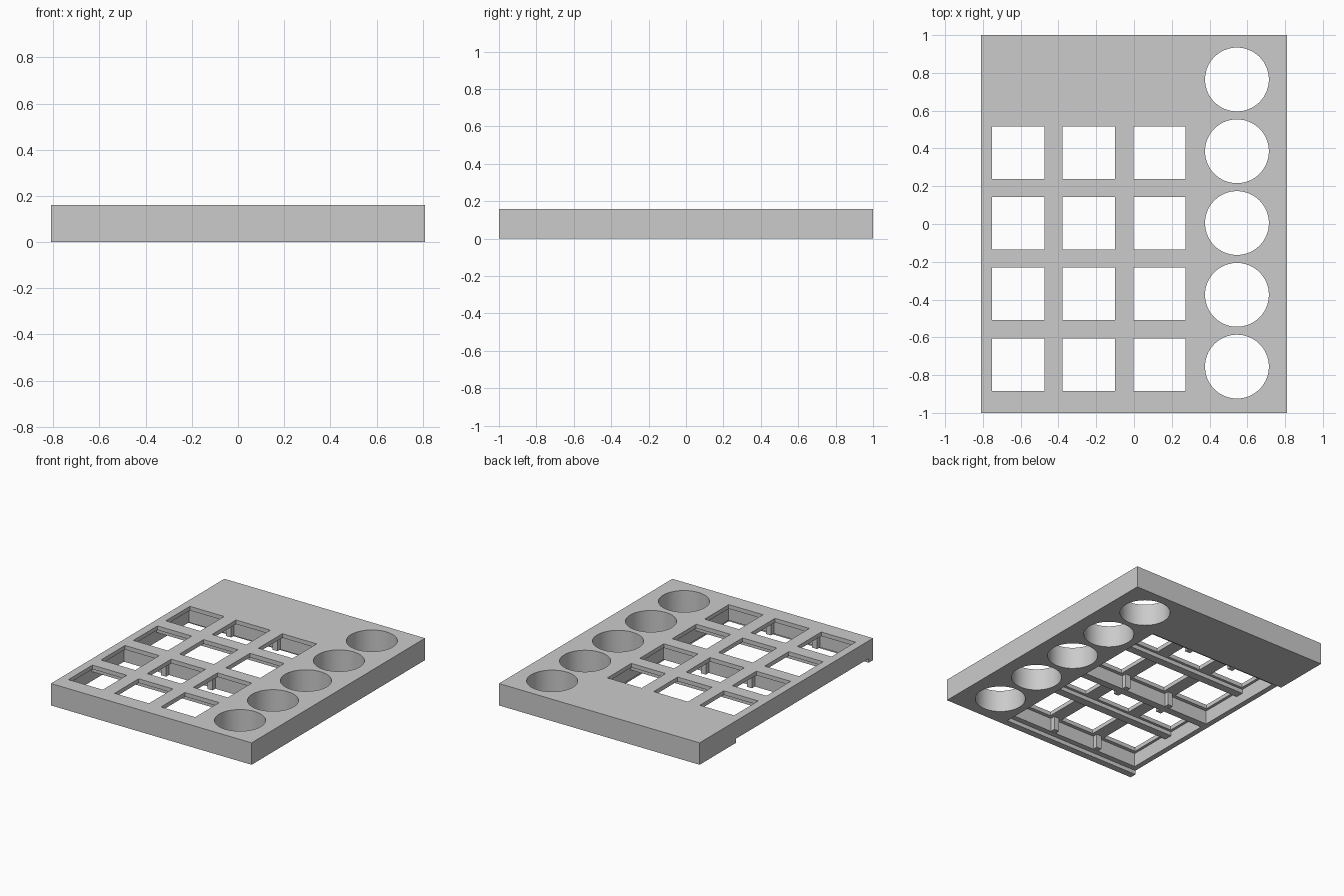
import bpy, bmesh
from mathutils import Matrix, Vector

cube = bpy.data.objects.get("Cube")
if cube:
    bpy.data.objects.remove(cube, do_unlink=True)

grey = bpy.data.materials.new("plain grey")
grey.use_nodes = True
colour = (0.6, 0.6, 0.6, 1)
grey.diffuse_color = colour
grey.node_tree.nodes["Principled BSDF"].inputs["Base Color"].default_value = colour

HALF_X, HALF_Y, HEIGHT = 0.81, 1.0, 0.16
RECESS_Z, PLATE_Z = 0.03, 0.13        # shallow recess, underside of thin plate
COLUMNS = [-0.612, -0.239, 0.135]
ROWS = [0.378, 0.004, -0.37, -0.745]
HOLE = 0.277
BANK_X = (-0.77, 0.295)
BANKS = [(-0.16, 0.535), (-0.91, -0.215)]


def add_box(bm, x, y, z):
    """Add a box given by its (low, high) range on each axis."""
    low, high = Vector((x[0], y[0], z[0])), Vector((x[1], y[1], z[1]))
    size = high - low
    matrix = Matrix.Translation((low + high) / 2) @ Matrix.Diagonal((*size, 1))
    bmesh.ops.create_cube(bm, size=1, matrix=matrix)


def around(centre, width):
    return centre - width / 2, centre + width / 2


def finish(bm, name):
    mesh = bpy.data.meshes.new(name)
    bm.to_mesh(mesh)
    bm.free()
    mesh.materials.append(grey)
    obj = bpy.data.objects.new(name, mesh)
    bpy.context.collection.objects.link(obj)
    return obj


def cut(target, bm):
    """Subtract a set of disjoint solids and discard the cutter."""
    cutter = finish(bm, "cutter")
    cutter.hide_render = True
    mod = target.modifiers.new("cut", 'BOOLEAN')
    mod.operation, mod.solver, mod.object = 'DIFFERENCE', 'EXACT', cutter
    bpy.context.view_layer.objects.active = target
    bpy.ops.object.modifier_apply(modifier=mod.name)
    bpy.data.objects.remove(cutter, do_unlink=True)


# Main slab
bm = bmesh.new()
add_box(bm, (-HALF_X, HALF_X), (-HALF_Y, HALF_Y), (0, HEIGHT))
body = finish(bm, "panel_body")

# Shallow underside recess, open on the -x edge
bm = bmesh.new()
add_box(bm, (-1, 0.32), (-0.95, 0.58), (-0.1, RECESS_Z))
cut(body, bm)

# Deep pockets, each shared by two rows of square openings
bm = bmesh.new()
for bank in BANKS:
    add_box(bm, BANK_X, bank, (-0.1, PLATE_Z))
cut(body, bm)

# Square openings and the column of round bores
bm = bmesh.new()
for x in COLUMNS:
    for y in ROWS:
        add_box(bm, around(x, HOLE), around(y, HOLE), (-0.1, 0.3))
for i in range(5):
    centre = Matrix.Translation((0.545, -0.755 + 0.38 * i, 0.1))
    bmesh.ops.create_cone(bm, cap_ends=True, segments=64, radius1=0.169,
                          radius2=0.169, depth=0.6, matrix=centre)
cut(body, bm)

# Stepped ribs below the plate, and short stubs between columns
bm = bmesh.new()
for i, (front, back) in enumerate(BANKS):
    middle = (ROWS[2 * i] + ROWS[2 * i + 1]) / 2
    add_box(bm, (BANK_X[0] - 0.01, BANK_X[1] + 0.01), around(middle, 0.06),
            (0.1, PLATE_Z + 0.01))
    for a, b in zip(COLUMNS, COLUMNS[1:]):
        for y in (front, back):
            add_box(bm, around((a + b) / 2, 0.04), around(y, 0.07),
                    (RECESS_Z + 0.001, PLATE_Z + 0.01))
finish(bm, "underside_ribs")

# Smooth bores with sharp edges
bpy.ops.object.select_all(action='DESELECT')
body.select_set(True)
bpy.context.view_layer.objects.active = body
bpy.ops.object.shade_smooth_by_angle()
